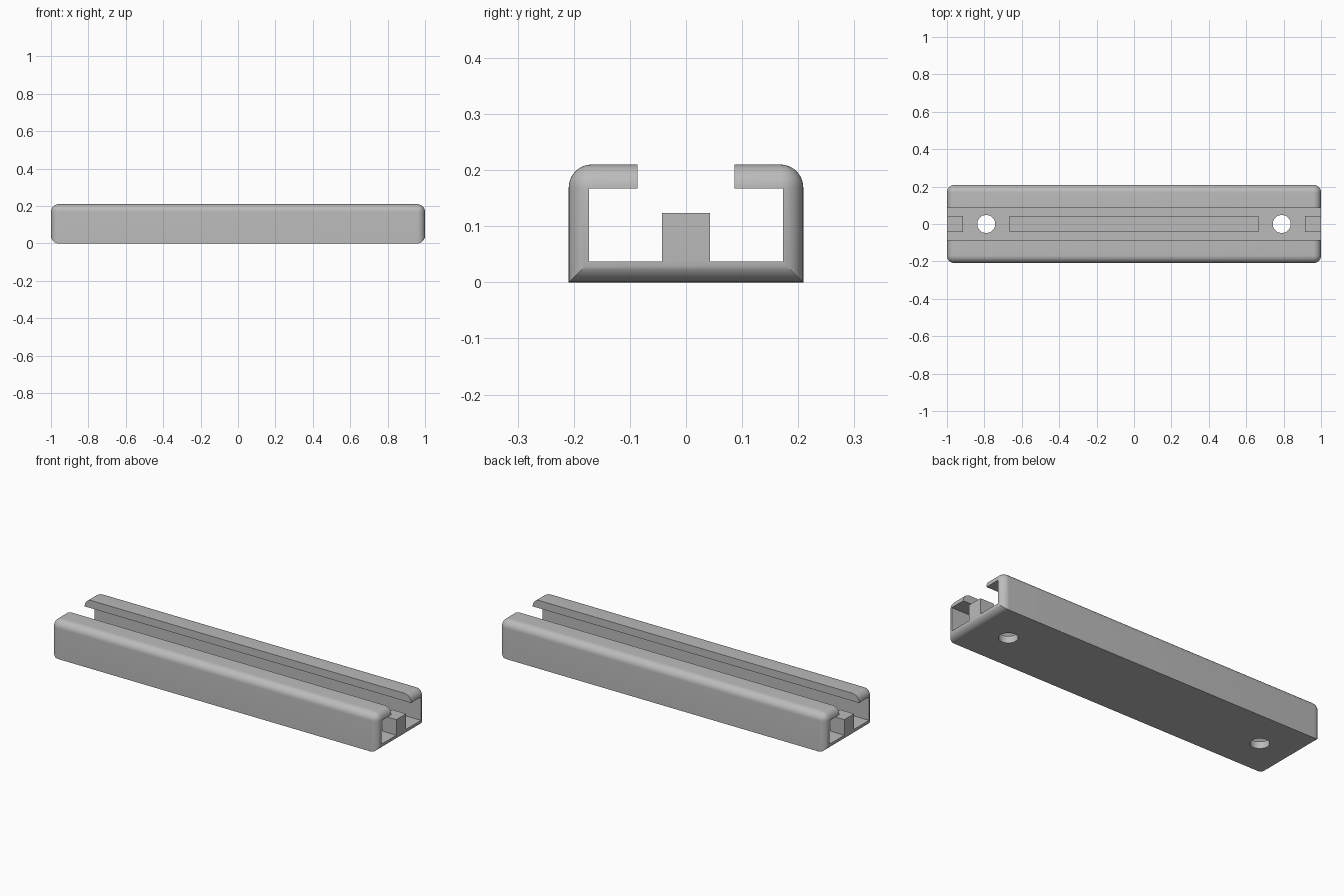
import bpy
import bmesh
import math
from mathutils import Matrix

cube = bpy.data.objects.get("Cube")
if cube:
    bpy.data.objects.remove(cube, do_unlink=True)

HALF_W, HEIGHT, FILLET = 0.209, 0.21, 0.041
FLOOR, RIB_TOP, LIP = 0.0375, 0.124, 0.167
RIB, SLOT, INNER = 0.0425, 0.0865, 0.173

grey = bpy.data.materials.new("satin grey")
grey.use_nodes = True
colour = (0.5, 0.5, 0.5, 1)
grey.diffuse_color = colour
grey.node_tree.nodes["Principled BSDF"].inputs["Base Color"].default_value = colour


def to_object(name, bm):
    bmesh.ops.recalc_face_normals(bm, faces=bm.faces)
    mesh = bpy.data.meshes.new(name)
    bm.to_mesh(mesh)
    bm.free()
    mesh.materials.append(grey)
    obj = bpy.data.objects.new(name, mesh)
    bpy.context.collection.objects.link(obj)
    return obj


def box(x0, x1, y0, y1, z0, z1):
    bm = bmesh.new()
    bmesh.ops.create_cube(bm, size=1)
    bmesh.ops.scale(bm, vec=(x1 - x0, y1 - y0, z1 - z0), verts=bm.verts)
    bmesh.ops.translate(bm, vec=((x0 + x1) / 2, (y0 + y1) / 2, (z0 + z1) / 2), verts=bm.verts)
    return bm


def cut(target, cutter):
    cutter.hide_render = True
    mod = target.modifiers.new("cut", 'BOOLEAN')
    mod.operation, mod.solver, mod.object = 'DIFFERENCE', 'EXACT', cutter
    bpy.context.view_layer.objects.active = target
    bpy.ops.object.modifier_apply(modifier=mod.name)
    bpy.data.objects.remove(cutter, do_unlink=True)


# Rail body: every edge rounded except the two long bottom ones
bm = box(-1, 1, -HALF_W, HALF_W, 0, HEIGHT)
rounded = [e for e in bm.edges
           if not (all(v.co.z < 0.01 for v in e.verts)
                   and abs(e.verts[0].co.x - e.verts[1].co.x) > 1)]
bmesh.ops.bevel(bm, geom=rounded, offset=FILLET, offset_type='OFFSET',
                segments=10, profile=0.5, affect='EDGES')
rail = to_object("rail", bm)

# Channel with lips and a central rib, run through the full length
half = [(RIB, RIB_TOP), (RIB, FLOOR), (INNER, FLOOR), (INNER, LIP),
        (SLOT, LIP), (SLOT, HEIGHT + 0.1)]
outline = half + [(-y, z) for y, z in reversed(half)]
bm = bmesh.new()
face = bm.faces.new([bm.verts.new((-1.1, y, z)) for y, z in outline])
swept = bmesh.ops.extrude_face_region(bm, geom=[face])["geom"]
bmesh.ops.translate(bm, vec=(2.2, 0, 0),
                    verts=[v for v in swept if isinstance(v, bmesh.types.BMVert)])
cut(rail, to_object("channel_cutter", bm))

# Gaps in the rib with a screw hole in each
for side in (-1, 1):
    x0, x1 = sorted((side * 0.665, side * 0.915))
    cut(rail, to_object("rib_gap_cutter", box(x0, x1, -0.06, 0.06, FLOOR, 0.15)))
    bm = bmesh.new()
    bmesh.ops.create_cone(bm, cap_ends=True, segments=48, radius1=0.048, radius2=0.048,
                          depth=0.2, matrix=Matrix.Translation((side * 0.79, 0, 0)))
    cut(rail, to_object("screw_hole_cutter", bm))

# Smooth the rounded edges, keep the channel crisp
bpy.ops.object.select_all(action='DESELECT')
rail.select_set(True)
bpy.context.view_layer.objects.active = rail
bpy.ops.object.shade_smooth_by_angle(angle=math.radians(30))
